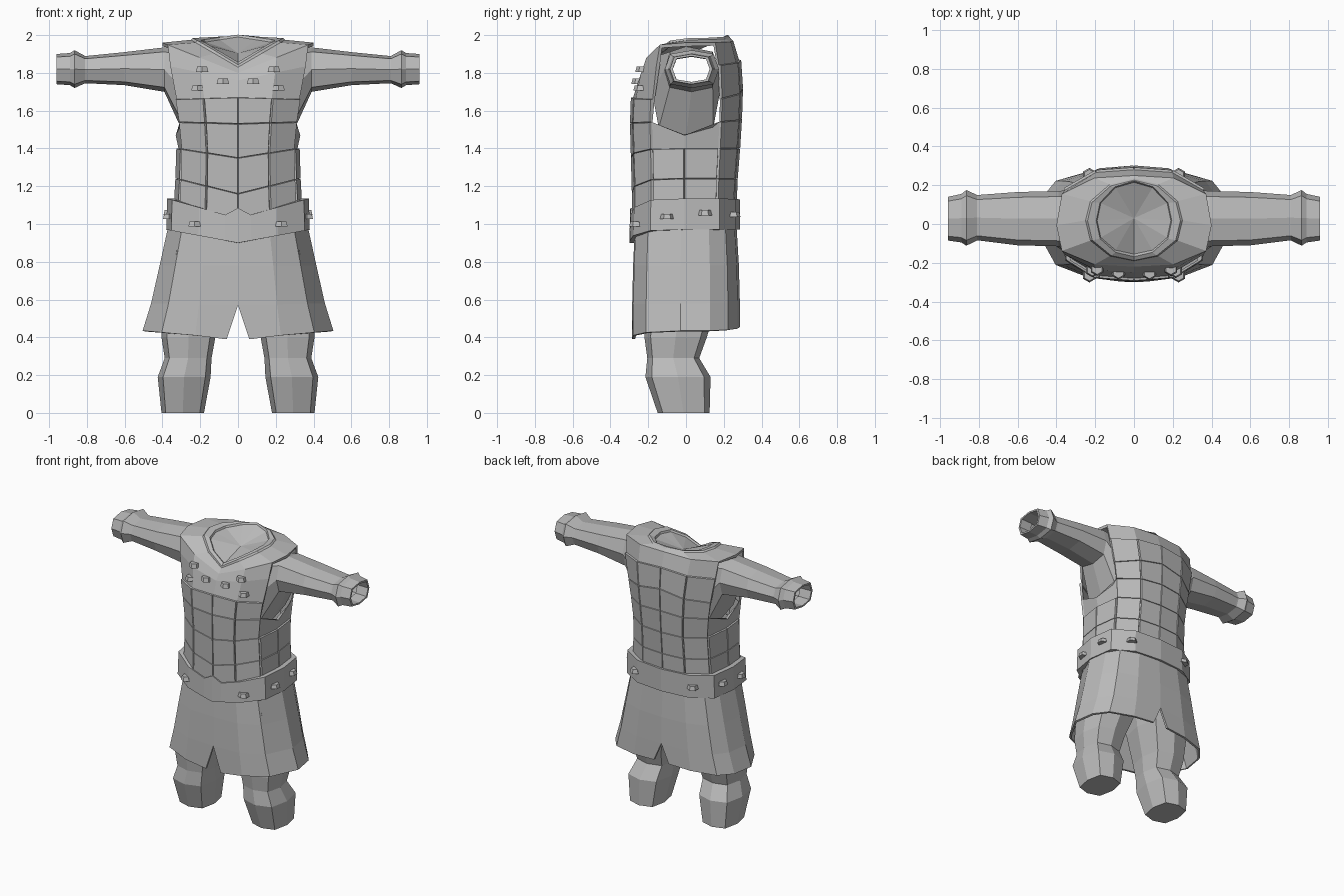
import bpy, bmesh
from math import sin, cos, pi
from mathutils import Vector
from mathutils.bvhtree import BVHTree

cube = bpy.data.objects.get("Cube")
if cube:
    bpy.data.objects.remove(cube, do_unlink=True)

grey = bpy.data.materials.new("plain_grey")
grey.use_nodes = True
tone = (0.5, 0.5, 0.5, 1)
grey.diffuse_color = tone
for node in grey.node_tree.nodes:
    if node.type == 'BSDF_PRINCIPLED':
        node.inputs["Base Color"].default_value = tone


def finish(name, bm, mirror=False, solid=0):
    """Turn a bmesh into a flat shaded object."""
    bmesh.ops.delete(bm, geom=[v for v in bm.verts if not v.link_faces], context='VERTS')
    mesh = bpy.data.meshes.new(name)
    bm.to_mesh(mesh)
    bm.free()
    mesh.materials.append(grey)
    obj = bpy.data.objects.new(name, mesh)
    bpy.context.collection.objects.link(obj)
    if mirror:
        obj.modifiers.new("mirror", 'MIRROR')
    if solid:
        mod = obj.modifiers.new("thickness", 'SOLIDIFY')
        mod.thickness = solid
        mod.offset = -1
    return obj


def loft(rings, closed=True, caps=False, skip=lambda r, c: False):
    """Skin a list of point rings; returns the bmesh and its faces by (row, column)."""
    bm = bmesh.new()
    vs = [[bm.verts.new(p) for p in ring] for ring in rings]
    n = len(rings[0])
    faces = {}
    for r in range(len(rings) - 1):
        for c in range(n if closed else n - 1):
            d = (c + 1) % n
            if not skip(r, c):
                faces[r, c] = bm.faces.new((vs[r][c], vs[r][d], vs[r + 1][d], vs[r + 1][c]))
    if caps:
        bm.faces.new(vs[0][::-1])
        bm.faces.new(vs[-1])
    return bm, faces


def half_ring(profile, w, yf, yb, zf, zs, zb):
    """Half a body section from front to back; height runs from front over side to back."""
    pts = []
    for i, (fx, fy) in enumerate(profile):
        front = i < len(profile) / 2
        z = zs + ((zf if front else zb) - zs) * (1 - fx)
        pts.append(Vector((fx * w, fy * (-yf if fy < 0 else yb), z)))
    return pts


def full(half):
    return half + [Vector((-p.x, p.y, p.z)) for p in half[-2:0:-1]]


def octagon(y0, y1, z0, z1, k=0.8):
    """Eight points round a box, with corners pulled in."""
    pts = []
    for i in range(8):
        s = k * 2 ** 0.5 if i % 2 else 1
        a = i * pi / 4
        pts.append(((y0 + y1) / 2 + s * cos(a) * (y1 - y0) / 2,
                    (z0 + z1) / 2 + s * sin(a) * (z1 - z0) / 2))
    return pts


def rivets(name, tree, spots):
    """Hexagonal studs set on a surface along each ray, on both sides."""
    bm = bmesh.new()
    for origin, direction in spots:
        for s in (1, -1):
            o, d = Vector(origin), Vector(direction)
            o.x *= s
            d.x *= s
            hit, normal, _, _ = tree.ray_cast(o, d)
            if hit is None:
                continue
            if normal.dot(d) > 0:
                normal = -normal
            m = normal.to_track_quat('Z', 'Y').to_matrix().to_4x4()
            m.translation = hit + normal * 0.006
            bmesh.ops.create_cone(bm, cap_ends=True, segments=6, radius1=0.038,
                                  radius2=0.03, depth=0.028, matrix=m)
    finish(name, bm)


# armoured vest with open armholes
body = [(0, -1), (.51, -.95), (.93, -.63), (1, -.03), (.93, .62), (.51, .95), (0, 1)]
neck = [(0, -1), (.5, -.87), (.9, -.45), (1, .08), (.9, .5), (.5, .87), (0, 1)]
levels = [  # half width, front y, back y, front z, side z, back z
    (.33, -.275, .255, 1.00, 1.06, 1.06),
    (.32, -.275, .262, 1.16, 1.24, 1.24),
    (.315, -.28, .275, 1.35, 1.40, 1.40),
    (.33, -.285, .285, 1.53, 1.54, 1.56),
    (.35, -.28, .29, 1.67, 1.66, 1.72),
    (.385, -.25, .28, 1.76, 1.84, 1.87),
    (.40, -.22, .25, 1.80, 1.96, 1.97),
]
rings = [full(half_ring(body, *lv)) for lv in levels]
rings.append(full(half_ring(neck, .25, -.19, .235, 1.83, 1.975, 1.985)))
rings.append(full(half_ring(neck, .19, -.155, .215, 1.85, 1.96, 1.99)))
for i in (3, 9):
    rings[3][i].z = 1.47


def column(c):
    return min(c, 11 - c)


def is_tile(r, c):
    k = column(c)
    return r < 4 if k < 2 else r < 2 if k < 4 else r < 5


bm, faces = loft(rings, skip=lambda r, c: column(c) in (2, 3) and 3 <= r <= 5)
tree = BVHTree.FromBMesh(bm)
tiles = [f for (r, c), f in faces.items() if is_tile(r, c)]
bmesh.ops.inset_individual(bm, faces=tiles, thickness=0.006, depth=0)
bmesh.ops.inset_individual(bm, faces=tiles, thickness=0.003, depth=0.012)
collar = [f for (r, c), f in faces.items() if r == 7]
bmesh.ops.inset_region(bm, faces=collar, thickness=0.008, depth=0.012, use_boundary=True)
finish("armoured_vest", bm, solid=0.02)
rivets("chest_rivets", tree, [((x, -1, z), (0, 1, 0))
                              for x, z in ((.19, 1.82), (.08, 1.755), (.215, 1.72))])

# sunken neck opening
bm = bmesh.new()
rim = [bm.verts.new(p) for p in rings[-1]]
middle = bm.verts.new((0, .03, 1.905))
for i, v in enumerate(rim):
    bm.faces.new((v, rim[(i + 1) % len(rim)], middle))
finish("neck_opening", bm)

# belt with a small peak at the front
belt = [(0, -1), (.18, -.99), (.55, -.93), (.93, -.63), (1, -.03),
        (.93, .62), (.55, .93), (0, 1)]
low = full(half_ring(belt, .38, -.30, .285, .90, .97, .97))
high = full(half_ring(belt, .375, -.295, .285, 1.03, 1.135, 1.13))
high[0].z = 1.085
bm, faces = loft([low, high])
tree = BVHTree.FromBMesh(bm)
finish("belt", bm, solid=0.035)
rivets("belt_rivets", tree, [((.23, -1, 1.0), (0, 1, 0)), ((1, -.1, 1.04), (-1, 0, 0)),
                             ((1, .1, 1.06), (-1, 0, 0)), ((.23, 1, 1.05), (0, -1, 0))])

# skirt with a slit at the front and back
hem = [(0, -1), (.45, -.98), (.8, -.74), (1, -.1), (.95, .45), (.8, .78), (.45, .96), (0, 1)]
rings = [half_ring(hem, *lv) for lv in (
    (.505, -.285, .285, .39, .435, .455),
    (.46, -.285, .285, .57, .58, .59),
    (.415, -.28, .28, .78, .78, .78),
    (.36, -.27, .265, 1.0, 1.03, 1.03))]
rings[0][0].x = rings[0][-1].x = 0.06
bm, faces = loft(rings, closed=False)
finish("skirt", bm, mirror=True, solid=0.015)

# sleeves, widening into the armholes
sections = [(.28, -.18, .18, 1.46, 1.94), (.39, -.115, .17, 1.70, 1.935),
            (.60, -.11, .165, 1.735, 1.91), (.80, -.085, .15, 1.745, 1.89),
            (.88, -.085, .15, 1.745, 1.89)]
bm, faces = loft([[(x, y, z) for y, z in octagon(*box)] for x, *box in sections])
finish("sleeves", bm, mirror=True)

# hollow flared cuffs
sections = [(.81, -.085, .15, 1.745, 1.89), (.865, -.112, .175, 1.72, 1.92),
            (.89, -.095, .155, 1.735, 1.905), (.96, -.085, .14, 1.74, 1.90),
            (.96, -.07, .125, 1.752, 1.888), (.87, -.07, .13, 1.752, 1.885)]
bm, faces = loft([[(x, y, z) for y, z in octagon(*box)] for x, *box in sections])
finish("cuffs", bm, mirror=True)

# legs
sections = [(0, .18, .405, -.15, .125), (.19, .145, .425, -.215, .13),
            (.29, .14, .388, -.205, .07), (.40, .12, .405, -.22, .11),
            (.60, .05, .40, -.22, .17), (.86, .002, .36, -.24, .23)]
bm, faces = loft([[(x, y, z) for x, y in octagon(*box)] for z, *box in sections], caps=True)
finish("legs", bm, mirror=True)
